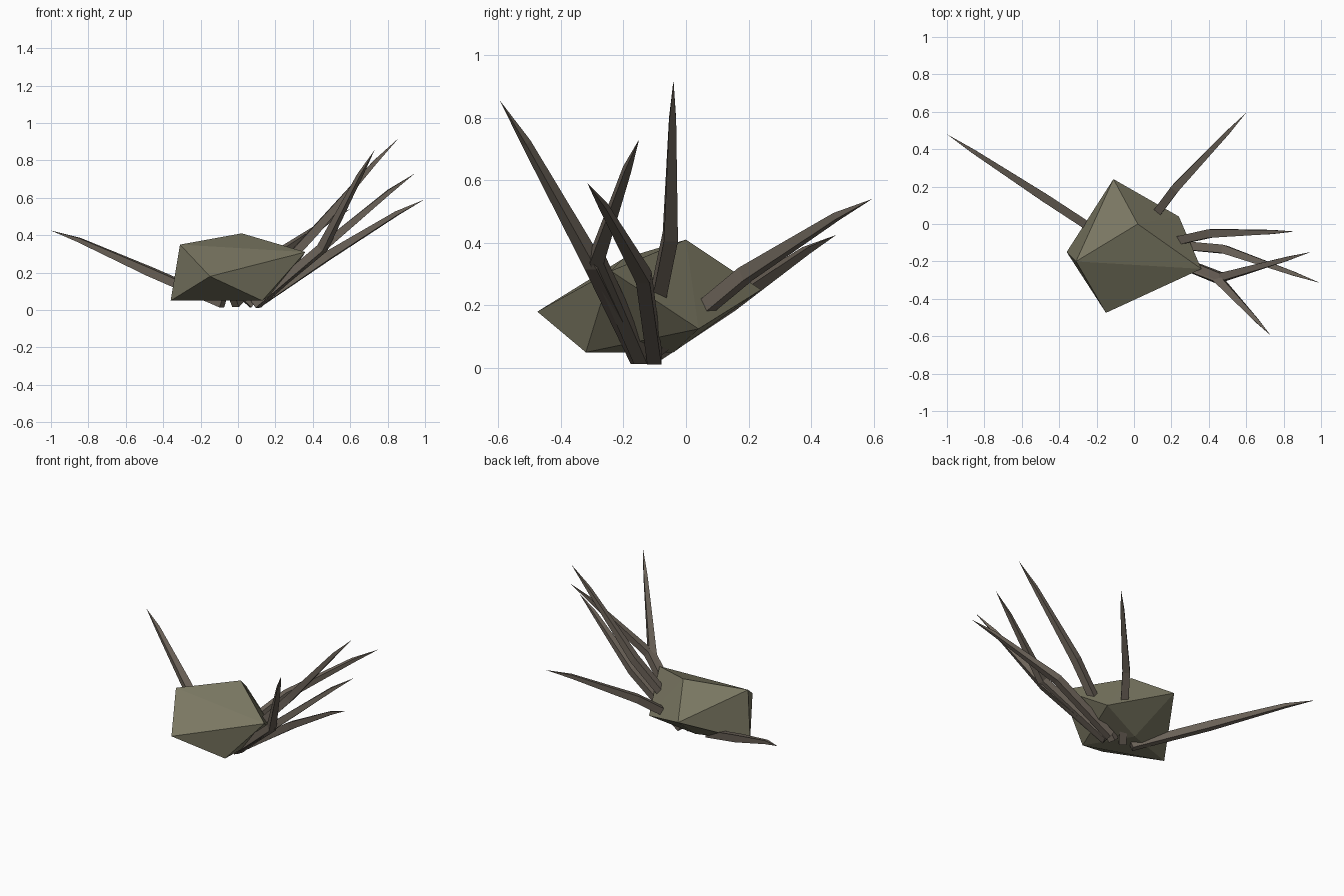
import bpy, bmesh, math
from mathutils import Vector

if "Cube" in bpy.data.objects:
    bpy.data.objects.remove(bpy.data.objects["Cube"])


def material(name, color):
    m = bpy.data.materials.new(name)
    m.diffuse_color = (*color, 1)
    m.use_nodes = True
    m.node_tree.nodes["Principled BSDF"].inputs["Base Color"].default_value = m.diffuse_color
    return m


def finish(name, bm, mat):
    bmesh.ops.recalc_face_normals(bm, faces=bm.faces)
    me = bpy.data.meshes.new(name)
    bm.to_mesh(me)
    bm.free()
    ob = bpy.data.objects.new(name, me)
    me.materials.append(mat)
    bpy.context.collection.objects.link(ob)
    return ob


stone = material("stone", (0.20, 0.19, 0.125))
wood = material("dry_wood", (0.15, 0.125, 0.10))

# Faceted rock: hull around its corner points
corners = [(0.02, 0, 0.41), (-0.31, -0.20, 0.35), (0.36, -0.24, 0.31),
           (-0.15, -0.475, 0.18), (-0.11, 0.24, 0.25), (-0.36, -0.15, 0.05),
           (0.13, -0.32, 0.05), (0.24, 0.04, 0.125), (-0.04, -0.04, 0.05)]
bm = bmesh.new()
for c in corners:
    bm.verts.new(c)
bmesh.ops.convex_hull(bm, input=bm.verts)
finish("rock", bm, stone)


# Bent four-sided spike tapering to a point
def spike(name, base, mid, tip):
    base, mid, tip = Vector(base), Vector(mid), Vector(tip)
    upper = mid.lerp(tip, 0.72) + Vector((0, 0, 0.012))
    bm = bmesh.new()
    rings = []
    for p, d, r in ((base, mid - base, 0.032),
                    (mid, tip - base, 0.032),
                    (upper, tip - mid, 0.016)):
        d.normalize()
        side = d.cross(Vector((0, 0, 1))).normalized()
        up = side.cross(d)
        rings.append([bm.verts.new(p + r * (math.cos(a) * side + math.sin(a) * up))
                      for a in (math.pi / 4 + k * math.pi / 2 for k in range(4))])
    end = bm.verts.new(tip)
    bm.faces.new(rings[0])
    for k in range(4):
        n = (k + 1) % 4
        for lo, hi in zip(rings, rings[1:]):
            bm.faces.new((lo[k], lo[n], hi[n], hi[k]))
        bm.faces.new((rings[-1][k], rings[-1][n], end))
    finish(name, bm, wood)


# Spikes fanning out from under the rock
spikes = [
    ((-0.08, -0.12, 0.035), (-0.47, 0.135, 0.205), (-1.0, 0.48, 0.425)),
    ((-0.02, -0.13, 0.035), (0.22, 0.19, 0.30), (0.60, 0.595, 0.54)),
    ((0.05, -0.13, 0.03), (0.41, -0.05, 0.42), (0.86, -0.04, 0.92)),
    ((0.10, -0.10, 0.03), (0.48, -0.135, 0.29), (0.995, -0.315, 0.59)),
    ((0.10, -0.14, 0.03), (0.47, -0.285, 0.35), (0.945, -0.15, 0.73)),
    ((0.09, -0.15, 0.03), (0.45, -0.295, 0.33), (0.73, -0.595, 0.855)),
]
for i, s in enumerate(spikes, 1):
    spike(f"spike_{i}", *s)
